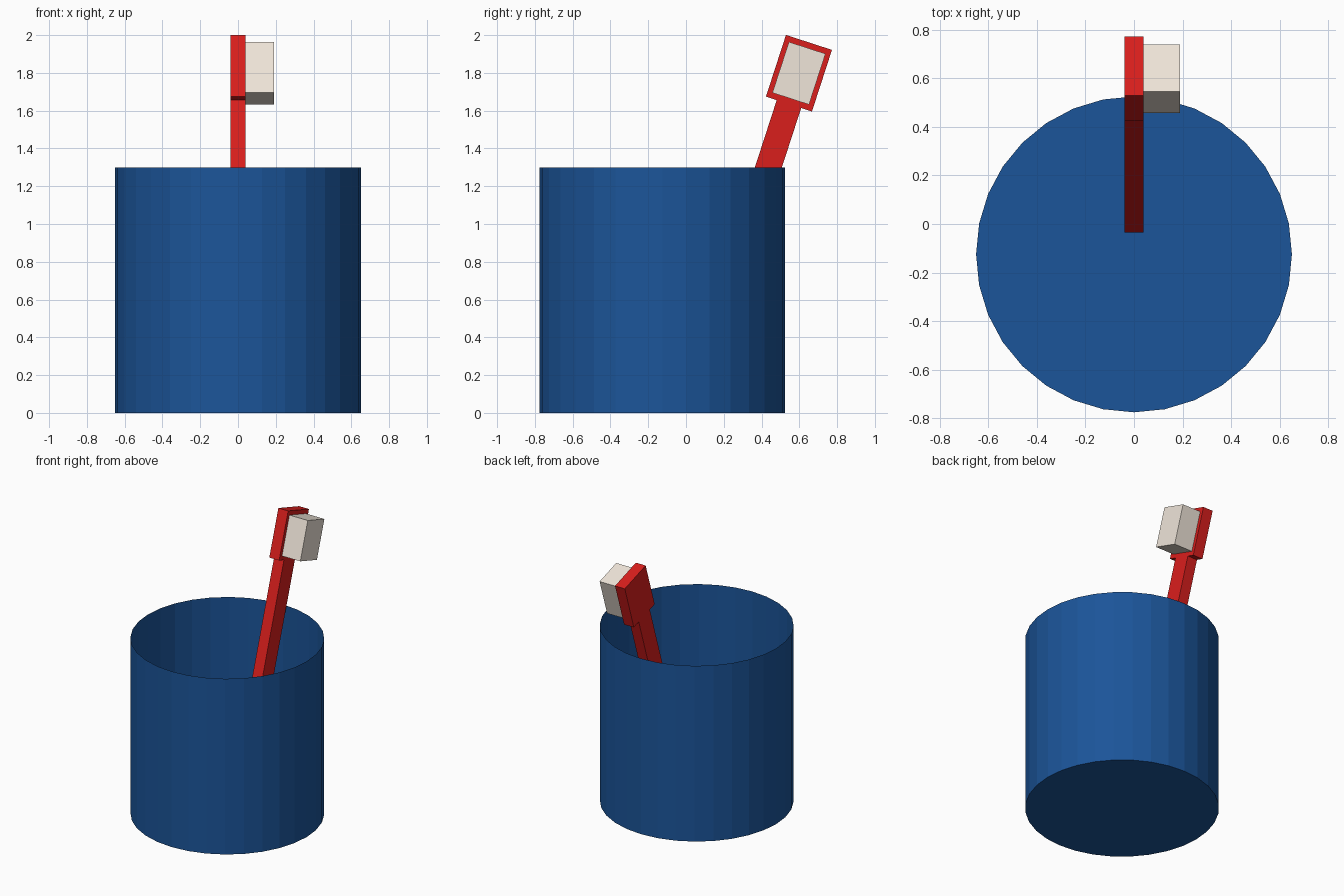
import bpy, bmesh, math
from mathutils import Matrix, Vector

if "Cube" in bpy.data.objects:
    bpy.data.objects.remove(bpy.data.objects["Cube"])


def material(name, rgb):
    m = bpy.data.materials.new(name)
    m.diffuse_color = (*rgb, 1)
    m.use_nodes = True
    m.node_tree.nodes["Principled BSDF"].inputs["Base Color"].default_value = m.diffuse_color
    return m


def make_object(name, bm, mat):
    bmesh.ops.recalc_face_normals(bm, faces=bm.faces)
    mesh = bpy.data.meshes.new(name)
    bm.to_mesh(mesh)
    bm.free()
    mesh.materials.append(mat)
    ob = bpy.data.objects.new(name, mesh)
    bpy.context.collection.objects.link(ob)
    return ob


def prism(name, outline, x0, x1, mat):
    """Extrude a (y, z) outline along x."""
    bm = bmesh.new()
    face = bm.faces.new([bm.verts.new((x0, y, z)) for y, z in outline])
    ext = bmesh.ops.extrude_face_region(bm, geom=[face])
    verts = [v for v in ext["geom"] if isinstance(v, bmesh.types.BMVert)]
    bmesh.ops.translate(bm, verts=verts, vec=(x1 - x0, 0, 0))
    return make_object(name, bm, mat)


blue = material("cup_blue", (0.011, 0.09, 0.32))
red = material("brush_red", (0.70, 0.013, 0.012))
cream = material("bristle_cream", (0.87, 0.79, 0.70))

# Cup: thin single-walled cylinder, open at the top
bm = bmesh.new()
bmesh.ops.create_cone(bm, cap_ends=True, segments=32, radius1=0.65, radius2=0.65,
                      depth=1.3, matrix=Matrix.Translation((0, -0.125, 0.65)))
top = [f for f in bm.faces if all(v.co.z > 1.2 for v in f.verts)]
bmesh.ops.delete(bm, geom=top, context='FACES_ONLY')
make_object("cup", bm, blue)

# Brush body: handle and wider head in one outline, origin where they meet
hw, kw, handle_len, head_len = 0.068, 0.128, 1.67, 0.343
half = [(hw, -handle_len), (hw, 0), (kw, 0), (kw, head_len)]
outline = half + [(-y, z) for y, z in reversed(half)]
body = prism("brush_handle", outline, -0.04, 0.04, red)

# Bristle block on the side of the head
bw, b0, b1 = 0.102, 0.03, 0.313
bristles = prism("bristles", [(-bw, b0), (bw, b0), (bw, b1), (-bw, b1)],
                 0.04, 0.19, cream)

# Lean the brush against the rim
for ob in (body, bristles):
    ob.location = Vector((0, 0.545, 1.635))
    ob.rotation_euler.x = -math.radians(18)
